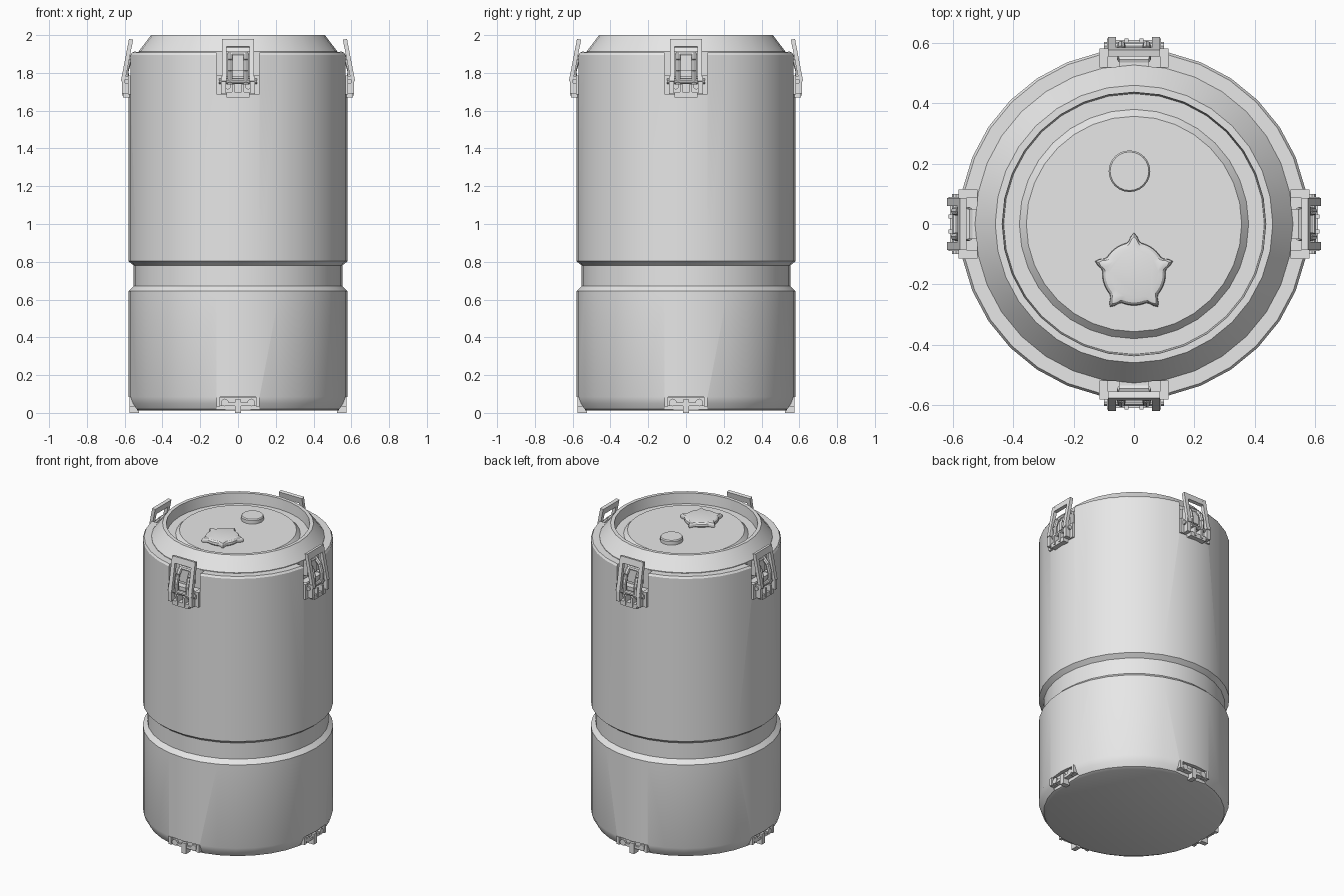
import bpy, bmesh, math
from mathutils import Matrix, Vector

cube = bpy.data.objects.get("Cube")
if cube:
    bpy.data.objects.remove(cube, do_unlink=True)

grey = bpy.data.materials.new("plain grey")
grey.use_nodes = True
grey.diffuse_color = (0.8, 0.8, 0.8, 1)
grey.node_tree.nodes["Principled BSDF"].inputs["Base Color"].default_value = (0.8, 0.8, 0.8, 1)


def finish(name, bm, smooth=True):
    bmesh.ops.recalc_face_normals(bm, faces=bm.faces)
    me = bpy.data.meshes.new(name)
    bm.to_mesh(me)
    bm.free()
    me.materials.append(grey)
    ob = bpy.data.objects.new(name, me)
    bpy.context.collection.objects.link(ob)
    if smooth:
        smooth_by_angle(ob)
    return ob


def smooth_by_angle(ob):
    bpy.ops.object.select_all(action='DESELECT')
    ob.select_set(True)
    bpy.context.view_layer.objects.active = ob
    bpy.ops.object.shade_smooth_by_angle(angle=math.radians(30))


def stack(name, profile, sides=32, center=(0, 0), shape=lambda a: 1, smooth=True):
    """Closed solid from (radius, z) rings; shape varies the radius by angle."""
    bm = bmesh.new()
    rings = []
    for r, z in profile:
        ring = []
        for i in range(sides):
            a = math.tau * i / sides
            d = r * shape(a)
            ring.append(bm.verts.new((center[0] + d * math.cos(a), center[1] + d * math.sin(a), z)))
        rings.append(ring)
    for low, high in zip(rings, rings[1:]):
        for i in range(sides):
            j = (i + 1) % sides
            bm.faces.new((low[i], low[j], high[j], high[i]))
    bm.faces.new(rings[0][::-1])
    bm.faces.new(rings[-1])
    return finish(name, bm, smooth)


def box(bm, loc, size, tilt=0):
    m = Matrix.Translation(loc) @ Matrix.Rotation(tilt, 4, 'X') @ Matrix.Diagonal((*size, 1))
    bmesh.ops.create_cube(bm, size=1, matrix=m)


def rod(bm, p, q, radius, sides=10):
    p, q = Vector(p), Vector(q)
    d = q - p
    m = Matrix.Translation((p + q) / 2) @ d.to_track_quat('Z', 'Y').to_matrix().to_4x4()
    bmesh.ops.create_cone(bm, cap_ends=True, segments=sides, radius1=radius,
                          radius2=radius, depth=d.length, matrix=m)


def four_sides(ob):
    for k, side in enumerate(("front", "left", "back", "right")):
        c = ob if k == 0 else ob.copy()
        if k:
            bpy.context.collection.objects.link(c)
        c.rotation_euler.z = k * math.pi / 2
        c.name = f"{side}_{ob.data.name}"


# Main drum with waist groove and rounded foot
body = stack("body", [(.53, .012), (.55, .02), (.568, .05), (.58, .085), (.58, .645), (.552, .672),
                      (.552, .78), (.58, .803), (.58, 1.895), (.572, 1.908)], smooth=False)

# Pockets for the clasps and the feet
bm = bmesh.new()
for k in range(4):
    part = bmesh.new()
    box(part, (0, -.62, 1.82), (.23, .2, .27))
    box(part, (0, -.635, .03), (.23, .2, .11))
    part.transform(Matrix.Rotation(k * math.pi / 2, 4, 'Z'))
    tmp = bpy.data.meshes.new("pocket")
    part.to_mesh(tmp)
    part.free()
    bm.from_mesh(tmp)
    bpy.data.meshes.remove(tmp)
cutter = finish("pocket_cutter", bm, False)
cutter.hide_render = True
mod = body.modifiers.new("pockets", 'BOOLEAN')
mod.operation, mod.object, mod.solver = 'DIFFERENCE', cutter, 'EXACT'
bpy.context.view_layer.objects.active = body
bpy.ops.object.modifier_apply(modifier=mod.name)
bpy.data.objects.remove(cutter, do_unlink=True)
smooth_by_angle(body)

# Lid with raised rim, sunken floor and raised middle disc
stack("lid", [(.527, 1.89), (.527, 1.912), (.46, 2), (.437, 2), (.432, 1.93), (.38, 1.93), (.357, 1.955)])
stack("round_cap", [(.069, 1.95), (.069, 1.978), (.064, 1.985)], 24, (-.015, .175))


# Five-lobed knob
def lobes(a):
    return 1 + .29 * max(0, math.cos(5 * (a - math.pi / 2))) ** 5


stack("lobed_knob", [(.098, 1.95), (.105, 1.962), (.103, 1.976), (.095, 1.984), (.08, 1.987)],
      80, (0, -.165), lobes)

# Clasp mount: back plate, ears, hinge and screws
bm = bmesh.new()
box(bm, (0, -.54, 1.735), (.2, .045, .09))
box(bm, (0, -.575, 1.685), (.12, .07, .03))
box(bm, (0, -.535, 1.86), (.1, .035, .1))
for s in (-1, 1):
    box(bm, (s * .1, -.55, 1.735), (.028, .065, .1))
    box(bm, (s * .077, -.59, 1.735), (.026, .05, .09))
    box(bm, (s * .025, -.585, 1.71), (.014, .06, .06))
    rod(bm, (s * .055, -.55, 1.73), (s * .055, -.585, 1.73), .018)
rod(bm, (-.1, -.59, 1.755), (.1, -.59, 1.755), .014)
four_sides(finish("clasp_mount", bm))

# Clasp handle: leaning open frame
bm = bmesh.new()
for s in (-1, 1):
    box(bm, (s * .073, -.588, 1.865), (.026, .022, .225), -.19)
box(bm, (0, -.57, 1.957), (.172, .022, .042), -.19)
four_sides(finish("clasp_handle", bm, False))

# Clasp hook: bowed inner loop
bm = bmesh.new()
for s in (-1, 1):
    path = [(s * .042, y, z) for y, z in ((-.59, 1.74), (-.593, 1.81), (-.578, 1.865), (-.545, 1.9))]
    for p, q in zip(path, path[1:]):
        rod(bm, p, q, .014, 8)
rod(bm, (-.05, -.545, 1.9), (.05, -.545, 1.9), .014, 8)
four_sides(finish("clasp_hook", bm))

# Feet: catch plate, screws and centre stem
bm = bmesh.new()
box(bm, (0, -.54, .06), (.21, .035, .045))
box(bm, (0, -.55, .035), (.032, .05, .07))
box(bm, (0, -.562, .045), (.18, .014, .018))
for s in (-1, 1):
    box(bm, (s * .104, -.55, .06), (.02, .05, .05))
    rod(bm, (s * .07, -.54, .055), (s * .07, -.572, .055), .02)
four_sides(finish("foot_catch", bm))
